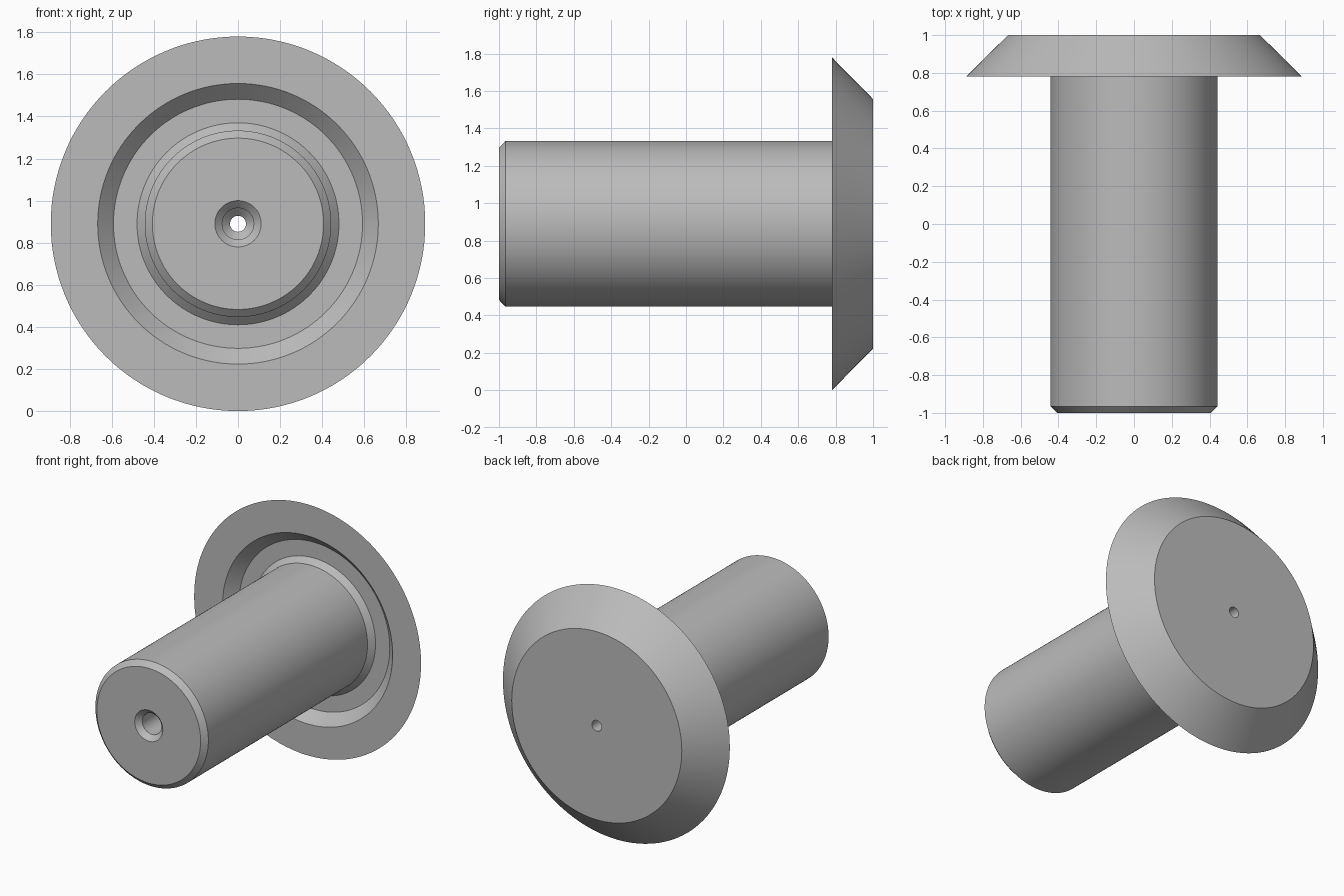
import bpy, bmesh, math
from mathutils import Matrix, Vector

cube = bpy.data.objects.get("Cube")
if cube:
    bpy.data.objects.remove(cube)

SEGMENTS = 128
AXIS_Z = 0.89

# Single grey metal
grey = bpy.data.materials.new("grey metal")
grey.use_nodes = True
colour = (0.5, 0.5, 0.5, 1)
grey.diffuse_color = colour
grey.node_tree.nodes["Principled BSDF"].inputs["Base Color"].default_value = colour


def lathe(name, profile):
    """Revolve a closed (radius, y) profile around the y axis."""
    bm = bmesh.new()
    verts = [bm.verts.new((r, y, 0)) for r, y in profile]
    edges = [bm.edges.new((a, b)) for a, b in zip(verts, verts[1:] + verts[:1])]
    bmesh.ops.spin(bm, geom=verts + edges, cent=(0, 0, 0), axis=(0, 1, 0),
                   angle=math.tau, steps=SEGMENTS, use_merge=True)
    bmesh.ops.remove_doubles(bm, verts=bm.verts, dist=1e-5)
    bmesh.ops.recalc_face_normals(bm, faces=bm.faces)
    bmesh.ops.transform(bm, matrix=Matrix.Translation(Vector((0, 0, AXIS_Z))),
                        verts=bm.verts)
    mesh = bpy.data.meshes.new(name)
    bm.to_mesh(mesh)
    bm.free()
    mesh.materials.append(grey)
    obj = bpy.data.objects.new(name, mesh)
    bpy.context.collection.objects.link(obj)
    bpy.ops.object.select_all(action='DESELECT')
    obj.select_set(True)
    bpy.context.view_layer.objects.active = obj
    bpy.ops.object.shade_smooth_by_angle(angle=math.radians(25))
    return obj


# Through bore with a countersunk, stepped entry at the front
bore = [(0.038, 1.0), (0.038, -0.75), (0.075, -0.787), (0.075, -0.965), (0.11, -1.0)]
# Shaft with a chamfered tip and a flared root
shaft = [(0.407, -1.0), (0.443, -0.965), (0.443, 0.818), (0.48, 0.855)]
# Tapered head with a bevelled recess around the shaft
head = [(0.592, 0.855), (0.667, 0.78), (0.89, 0.78), (0.667, 1.0)]

lathe("flanged_pin", bore + shaft + head)
